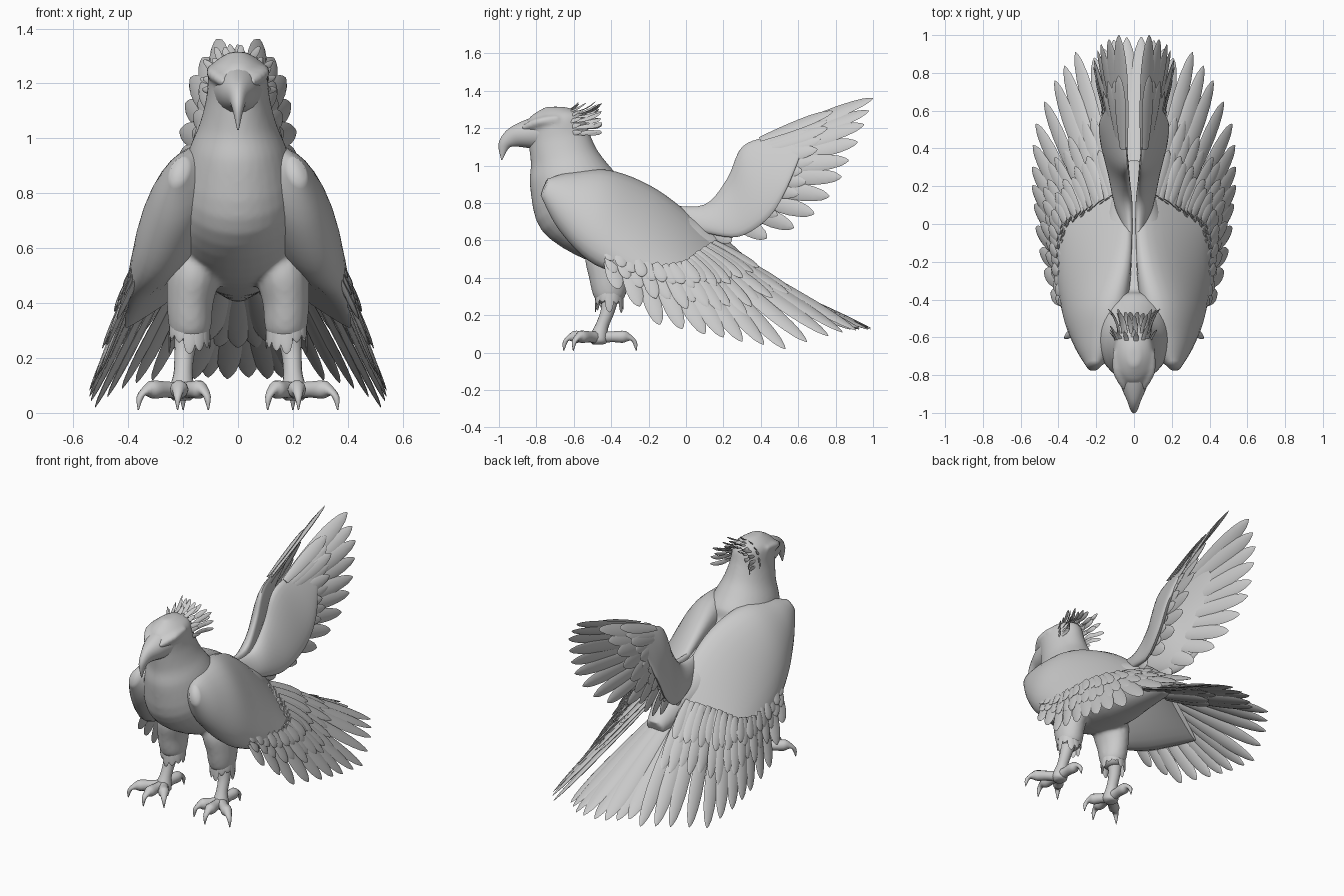
import bpy, bmesh, math, random
from mathutils import Vector as V

random.seed(4)
if "Cube" in bpy.data.objects:
    bpy.data.objects.remove(bpy.data.objects["Cube"])

GREY = (0.6, 0.6, 0.6, 1)
stone = bpy.data.materials.new("stone grey")
stone.use_nodes = True
stone.diffuse_color = GREY
stone.node_tree.nodes["Principled BSDF"].inputs["Base Color"].default_value = GREY


def along(points, u):
    """Point at fraction u of a list of points."""
    s = min(max(u, 0), 1) * (len(points) - 1)
    i = min(int(s), len(points) - 2)
    return V(points[i]).lerp(V(points[i + 1]), s - i)


def spline(p, q, r, s, t):
    return q + (r - p) * t / 2 + (p - q * 2.5 + r * 2 - s / 2) * t**2 + ((q - r) * 3 + s - p) * t**3 / 2


def loft(bm, sections, sides=16, steps=4):
    """Skin smoothly through ellipses given as (centre, half axis, half axis)."""
    angles = [math.tau * k / sides for k in range(sides)]
    keys = [[c + a * math.cos(w) + b * math.sin(w) for w in angles] for c, a, b in sections]
    last = len(keys) - 1
    rings = []
    for i in range(last):
        four = [keys[max(i - 1, 0)], keys[i], keys[i + 1], keys[min(i + 2, last)]]
        for j in range(steps):
            rings.append([spline(*p, j / steps) for p in zip(*four)])
    rings.append(keys[last])
    verts = [[bm.verts.new(p) for p in ring] for ring in rings]
    for low, high in zip(verts, verts[1:]):
        for k in range(sides):
            n = (k + 1) % sides
            bm.faces.new((low[k], low[n], high[n], high[k]))
    bm.faces.new(verts[0])
    bm.faces.new(verts[-1])


def tangents(points):
    last = len(points) - 1
    return [(points[min(i + 1, last)] - points[max(i - 1, 0)]).normalized() for i in range(last + 1)]


def tube(bm, rows, sides=16, steps=4):
    """Rows are (x, y, z, half width, half depth) along a path."""
    centres = [V(r[:3]) for r in rows]
    sections = []
    for c, t, r in zip(centres, tangents(centres), rows):
        side = (V((1, 0, 0)) - t * t.x).normalized()
        sections.append((c, side * r[3], t.cross(side) * r[4]))
    loft(bm, sections, sides, steps)


def sheet(bm, rows):
    """Rows are (upper edge, lower edge, half thickness)."""
    centres = [(V(a) + V(b)) / 2 for a, b, t in rows]
    sections = []
    for c, d, (a, b, t) in zip(centres, tangents(centres), rows):
        half = (V(a) - V(b)) / 2
        sections.append((c, half, d.cross(half).normalized() * t))
    loft(bm, sections, 24, 5)


def feather(bm, root, tip, width, across, lift=0, bend=0):
    d = tip - root
    side = (across - d * across.dot(d) / d.dot(d)).normalized()
    normal = d.cross(side).normalized()
    sections = []
    for t, w in ((0, .5), (.35, .9), (.7, 1), (.92, .6), (1, .06)):
        c = root + d * t + normal * (lift + bend * math.sin(math.pi * t))
        sections.append((c, side * width * w, normal * width * w * .2))
    loft(bm, sections, 8, 2)


def fan(bm, roots, tips, count, width, reach=1, lift=0):
    """Row of overlapping feathers between two guide lines."""
    for i in range(count):
        u = i / (count - 1)
        r, q = along(roots, u), along(tips, u)
        across = along(tips, u + .06) - along(tips, u - .06)
        scale = reach * (1 if reach == 1 else random.uniform(.85, 1.1))
        feather(bm, r, r.lerp(q, scale), width, across, lift + .006 * (i % 2))


def finish(name, bm, mirror=False, blend=0):
    bmesh.ops.recalc_face_normals(bm, faces=bm.faces)
    mesh = bpy.data.meshes.new(name)
    bm.to_mesh(mesh)
    bm.free()
    mesh.materials.append(stone)
    ob = bpy.data.objects.new(name, mesh)
    bpy.context.collection.objects.link(ob)
    bpy.ops.object.select_all(action="DESELECT")
    bpy.context.view_layer.objects.active = ob
    ob.select_set(True)
    bpy.ops.object.shade_smooth_by_angle(angle=math.radians(60))
    if mirror:
        ob.modifiers.new("both sides", "MIRROR")
    if blend:
        melt = ob.modifiers.new("melt", "REMESH")
        melt.mode, melt.voxel_size, melt.use_smooth_shade = "VOXEL", .012, True
        soft = ob.modifiers.new("soften", "SMOOTH")
        soft.iterations = blend
    return ob


# Head, neck and torso with the thighs melted in
bm = bmesh.new()
tube(bm, [(0, -.7, 1.315, .03, .05), (0, -.7, 1.26, .1, .15), (0, -.68, 1.15, .115, .165),
          (0, -.655, 1.05, .14, .18), (0, -.63, .95, .18, .215), (0, -.57, .8, .22, .25),
          (0, -.43, .68, .23, .21), (0, -.2, .62, .22, .19), (0, .05, .56, .15, .15),
          (0, .32, .45, .06, .05)], 32)
for s in (-1, 1):
    tube(bm, [(s * .14, -.4, .66, .06, .08), (s * .16, -.41, .52, .095, .13),
              (s * .175, -.41, .4, .085, .11), (s * .175, -.41, .3, .075, .085),
              (s * .18, -.41, .26, .045, .05)])
    # Brow ridge
    tube(bm, [(s * .1, -.68, 1.25, .015, .02), (s * .085, -.78, 1.235, .03, .025),
              (s * .045, -.87, 1.2, .02, .02)], 10)
finish("body", bm, blend=6)

# Hooked beak
bm = bmesh.new()
tube(bm, [(0, -.78, 1.175, .09, .095), (0, -.87, 1.165, .065, .07), (0, -.935, 1.145, .036, .05),
          (0, -.975, 1.105, .02, .03), (0, -.985, 1.03, .003, .003)])
finish("beak", bm)

# Crest and nape plumes
bm = bmesh.new()
for i in range(12):
    turn = math.pi * i / 11
    out, up = math.cos(turn), math.sin(turn)
    for y, reach in ((-.66, .12), (-.59, .13), (-.54, .09)):
        root = V((out * .09, y, 1.17 + up * .12))
        flow = V((out * .4 + random.uniform(-.2, .2), 1, .1 + up * random.uniform(.1, .6)))
        feather(bm, root, root + flow * reach * random.uniform(.7, 1.1), .013, V((up, 0, -out)), bend=.01)
finish("crest", bm)

# Folded wing: smooth shoulder shell
bm = bmesh.new()
sheet(bm, [((.2, -.74, .93), (.23, -.775, .84), .03), ((.13, -.62, .96), (.27, -.68, .67), .1),
           ((.08, -.42, .97), (.33, -.52, .5), .13), ((.03, -.2, .89), (.39, -.33, .42), .1),
           ((.02, 0, .75), (.41, -.1, .36), .06), ((.06, .2, .56), (.41, .1, .31), .015)])
finish("wing_shell", bm, True)

# Folded wing: flight feathers and two rows of coverts
wing_roots = [(.34, -.42, .55), (.37, -.25, .48), (.38, -.1, .46), (.35, 0, .48),
              (.27, .05, .52), (.18, .1, .55), (.1, .14, .57)]
wing_tips = [(.44, -.36, .34), (.5, -.14, .15), (.53, .1, .1), (.54, .3, .06),
             (.52, .53, .02), (.42, .76, .09), (.31, .91, .12)]
bm = bmesh.new()
fan(bm, wing_roots, wing_tips, 13, .045)
fan(bm, wing_roots, wing_tips, 17, .036, .6, .014)
fan(bm, wing_roots, wing_tips, 20, .032, .32, .028)
finish("wing_feathers", bm, True)

# Tail
bm = bmesh.new()
tail_roots = [(-.09, .2, .46), (0, .2, .49), (.09, .2, .46)]
tail_tips = [(-.21, .88, .13), (-.09, .99, .13), (.09, .99, .13), (.21, .88, .13)]
fan(bm, tail_roots, tail_tips, 8, .05)
fan(bm, tail_roots, tail_tips, 7, .045, .6, .016)
finish("tail", bm)

# Raised wing: arm and covert panel
bm = bmesh.new()
sheet(bm, [((.02, -.1, .79), (.04, -.02, .66), .02), ((.02, .1, .79), (.09, .1, .64), .035),
           ((.03, .22, .93), (.13, .28, .62), .035), ((.035, .3, 1.1), (.17, .44, .72), .035),
           ((.045, .45, 1.16), (.18, .54, .88), .025), ((.06, .62, 1.21), (.14, .62, 1.08), .01)])
finish("raised_wing_panel", bm, True)

# Raised wing: flight feathers and coverts
raised_roots = [(.05, .4, 1.13), (.06, .37, 1.04), (.07, .33, .95), (.07, .25, .84), (.06, .1, .73)]
raised_tips = [(.08, 1, 1.36), (.15, .97, 1.28), (.19, .94, 1.18), (.21, .88, 1.05), (.22, .83, .94),
               (.2, .75, .81), (.18, .64, .7), (.13, .48, .62), (.1, .24, .59)]
bm = bmesh.new()
fan(bm, raised_roots, raised_tips, 11, .046)
fan(bm, raised_roots, raised_tips, 14, .038, .62, -.016)
finish("raised_wing_feathers", bm, True)

# Shanks, toes and claws
bm = bmesh.new()
tube(bm, [(.18, -.4, .32, .05, .05), (.195, -.42, .22, .037, .037), (.2, -.45, .14, .035, .035),
          (.205, -.47, .07, .05, .05), (.205, -.47, .045, .03, .03)])
ankle = V((.205, -.47, .08))
for x, y in ((.36, -.6), (.22, -.65), (.11, -.6), (.2, -.27)):
    reach = V((x, y, .08)) - ankle
    side = reach.cross(V((0, 0, 1))).normalized()
    sections = []
    for t, z, r in ((0, .08, .035), (.35, .085, .03), (.65, .085, .034), (.8, .085, .024),
                    (.97, .06, .014), (1.02, .01, .002)):
        up = V((0, 0, 1)) if t < .9 else reach.normalized()
        c = ankle + reach * t
        c.z = z
        sections.append((c, side * r, up * r))
    loft(bm, sections, 10, 3)
finish("feet", bm, True)

# Ragged thigh tufts
bm = bmesh.new()
for i in range(12):
    turn = math.tau * i / 12
    out = V((math.cos(turn), math.sin(turn), 0))
    root = V((.177, -.41, .36)) + out * .068
    tip = root + out * .006 - V((0, 0, random.uniform(.09, .15)))
    feather(bm, root, tip, .022, V((-out.y, out.x, 0)))
finish("thigh_tufts", bm, True)
